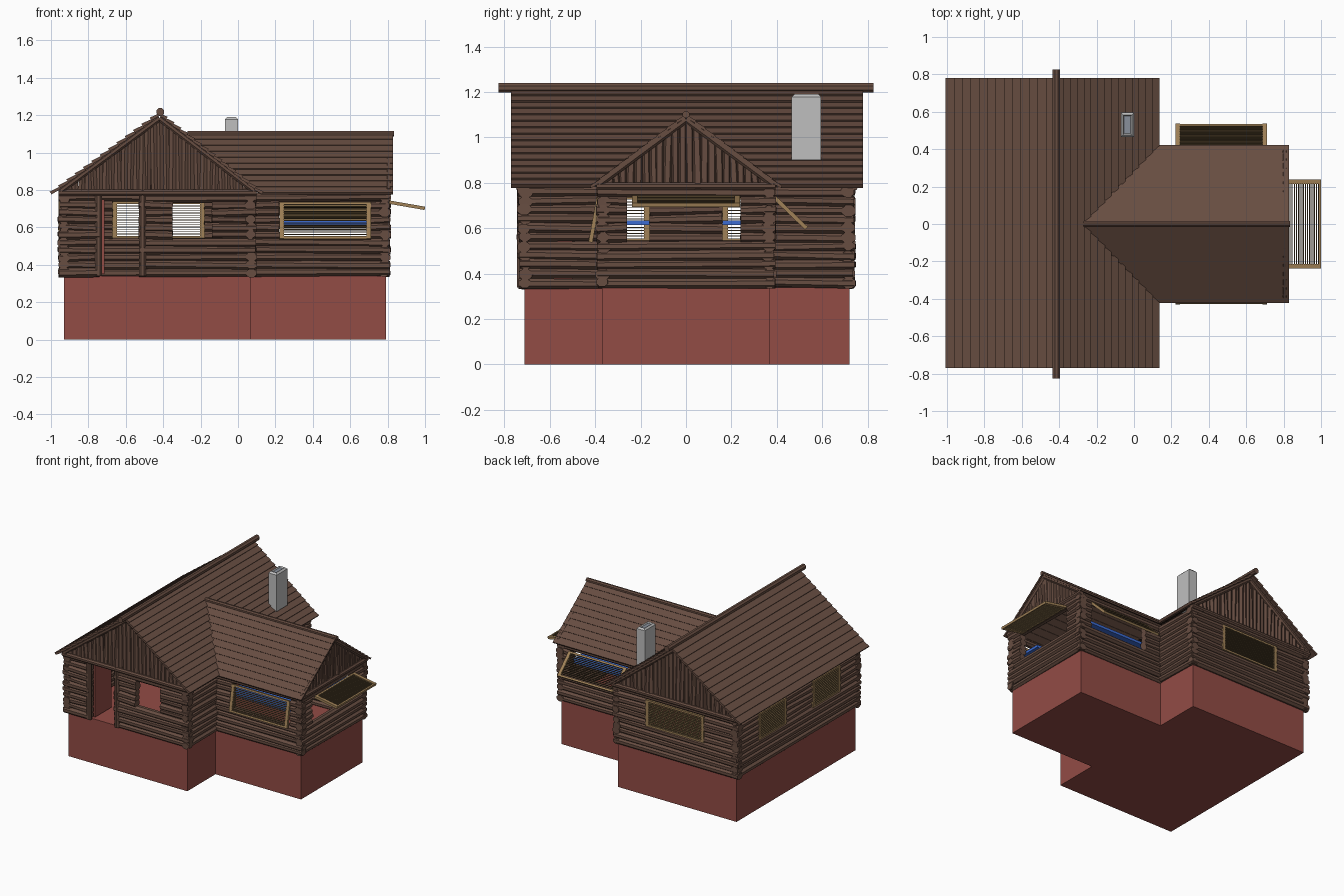
import bpy, bmesh, math, random
from mathutils import Vector, Matrix

if "Cube" in bpy.data.objects:
    bpy.data.objects.remove(bpy.data.objects["Cube"])

random.seed(4)
J = lambda a: random.uniform(-a, a)


def mat(name, col):
    m = bpy.data.materials.new(name)
    m.diffuse_color = (*col, 1)
    m.use_nodes = True
    m.node_tree.nodes["Principled BSDF"].inputs["Base Color"].default_value = m.diffuse_color
    return m


BROWN = mat("log brown", (0.135, 0.074, 0.053))
RED = mat("brick red", (0.29, 0.072, 0.06))
TAN = mat("light timber", (0.35, 0.22, 0.095))
OLIVE = mat("slat olive", (0.19, 0.125, 0.055))
GREY = mat("chimney grey", (0.52, 0.52, 0.52))
DARK = mat("flue grey", (0.25, 0.28, 0.33))
BLUE = mat("counter blue", (0.045, 0.15, 0.65))


def finish(bm, name, *mats):
    bmesh.ops.recalc_face_normals(bm, faces=bm.faces)
    me = bpy.data.meshes.new(name)
    bm.to_mesh(me)
    bm.free()
    ob = bpy.data.objects.new(name, me)
    for m in mats:
        me.materials.append(m)
    bpy.context.collection.objects.link(ob)
    return ob


def box(bm, lo, hi, M=Matrix()):
    lo, hi = Vector(lo), Vector(hi)
    S = Matrix.Diagonal((*(hi - lo), 1))
    bmesh.ops.create_cube(bm, size=1, matrix=M @ Matrix.Translation((lo + hi) / 2) @ S)


def rod(bm, a, b, depth, height=None, n=8, wobble=0.0):
    """Rough log from a to b; each end gets its own slightly uneven outline."""
    a, b = Vector(a), Vector(b)
    d = (b - a).normalized()
    up = Vector((0, 0, 1)) if abs(d.z) < 0.9 else Vector((0, 1, 0))
    side = d.cross(up).normalized()
    up = side.cross(d)
    rings = []
    for p in (a, b):
        s = 1 + J(wobble)
        rings.append([bm.verts.new(p + side * depth * s * math.cos(t) + up * (height or depth) * s * math.sin(t))
                      for t in (2 * math.pi * (i + 0.5) / n for i in range(n))])
    for i in range(n):
        k = (i + 1) % n
        bm.faces.new((rings[0][i], rings[0][k], rings[1][k], rings[1][i]))
    bm.faces.new(rings[0])
    bm.faces.new(rings[1])


# Foundation: main block and wing, its top is the floor
bm = bmesh.new()
box(bm, (-0.93, -0.71, 0), (0.07, 0.72, 0.34))
box(bm, (0.07, -0.37, 0), (0.79, 0.37, 0.34))
finish(bm, "foundation", RED)


# Log walls: eleven courses, interrupted by openings (start, end, z0, z1)
def wall(name, axis, at, s0, s1, openings=()):
    bm = bmesh.new()
    for r in range(11):
        z = 0.36 + 0.04 * r
        spans = [(s0 - abs(J(0.012)), s1 + abs(J(0.012)))]
        for o0, o1, z0, z1 in openings:
            if z0 < z < z1:
                spans = [q for a, b in spans for q in ((a, min(b, o0)), (max(a, o1), b)) if q[1] > q[0]]
        for a, b in spans:
            ends = []
            for s in (a, b):
                c, h = at + J(0.005), z + J(0.005)
                ends.append((s, c, h) if axis == "x" else (c, s, h))
            rod(bm, *ends, 0.03, 0.025, wobble=0.12)
    finish(bm, name, BROWN)


WZ = (0.54, 0.74)
wall("front_wall", "x", -0.71, -0.95, 0.09, [(-0.74, -0.53, 0.3, 0.77), (-0.35, -0.14, *WZ)])
wall("back_wall", "x", 0.715, -0.95, 0.09, [(-0.67, -0.18, *WZ)])
wall("left_wall", "y", -0.93, -0.73, 0.735, [(-0.49, -0.16, *WZ), (0.16, 0.49, *WZ)])
wall("right_front_wall", "y", 0.07, -0.73, -0.37)
wall("right_back_wall", "y", 0.07, 0.37, 0.735)
wall("wing_front_wall", "x", -0.365, 0.06, 0.805, [(0.22, 0.71, *WZ)])
wall("wing_back_wall", "x", 0.365, 0.06, 0.805, [(0.22, 0.71, *WZ)])
wall("wing_end_wall", "y", 0.785, -0.385, 0.385, [(-0.26, 0.24, *WZ)])

# Door posts and the door standing open inward
bm = bmesh.new()
for x in (-0.745, -0.51):
    rod(bm, (x, -0.725, 0.34), (x, -0.725, 0.78), 0.02)
finish(bm, "door_posts", BROWN)
bm = bmesh.new()
box(bm, (-0.728, -0.7, 0.35), (-0.715, -0.5, 0.75))
finish(bm, "door", RED)


# Gables: upright poles under the slopes, a base beam and two rafters
def gable(name, place, h0, hm, h1, top, n):
    bm = bmesh.new()
    for i in range(n):
        h = h0 + (h1 - h0) * (i + 0.5) / n
        t = (h - h0) / (hm - h0) if h < hm else (h1 - h) / (h1 - hm)
        z = 0.78 + (top - 0.78) * t
        rod(bm, place(h + J(0.005), J(0.006), 0.77), place(h + J(0.007), J(0.006), z), 0.021, 0.021, 6, 0.2)
    rod(bm, place(h0 - 0.01, -0.015, 0.785), place(h1 + 0.01, -0.015, 0.785), 0.018)
    for h in (h0, h1):
        rod(bm, place(h, -0.015, 0.795), place(hm, -0.015, top), 0.018)
    finish(bm, name, BROWN)


gable("front_gable", lambda h, s, z: (h, -0.72 + s, z), -0.95, -0.42, 0.09, 1.185, 32)
gable("back_gable", lambda h, s, z: (h, 0.725 - s, z), -0.95, -0.42, 0.09, 1.185, 32)
gable("wing_gable", lambda h, s, z: (0.79 - s, h, z), -0.385, 0, 0.385, 1.08, 24)


# Roof slopes: overlapping boards; ends(h) gives the board's span(s) at offset h
def slope(name, place, ridge, eave, n, ends, lip):
    bm = bmesh.new()
    ridge, eave = Vector(ridge), Vector(eave)
    d = (eave - ridge).normalized()
    nor = Vector((-d.y, d.x))
    nor *= 1 if nor.y > 0 else -1
    for i in range(n):
        u, w = ridge.lerp(eave, i / n), ridge.lerp(eave, (i + 1) / n)
        low = w + nor * lip
        prof = [u + nor * 0.002, low, w - nor * 0.006, u - nor * 0.012]
        for eu, ew in zip(ends(u.x), ends(w.x)):
            caps = [[bm.verts.new(place(p.x, e[k], p.y)) for p, e in zip(prof, (eu, ew, ew, eu))] for k in (0, 1)]
            for j in range(4):
                k = (j + 1) % 4
                bm.faces.new((caps[0][j], caps[0][k], caps[1][k], caps[1][j]))
            bm.faces.new(caps[0])
            bm.faces.new(caps[1])
    finish(bm, name, BROWN)


def main_ends(x):  # right slope is interrupted by the wing roof valley
    v = max(0, 0.42 * (x + 0.27) / 0.4)
    return [(-0.77, -v), (v, 0.78)]


main = lambda h, s, z: (h, s, z)
wing = lambda h, s, z: (s, h, z)
slope("main_roof_left", main, (-0.42, 1.21), (-1.0, 0.782), 13, lambda x: [(-0.77, 0.78)], 0.012)
slope("main_roof_right", main, (-0.42, 1.21), (0.13, 0.782), 15, main_ends, 0.012)
wing_ends = lambda y: [(-0.28 + 0.4 * abs(y) / 0.42, 0.828)]
slope("wing_roof_front", wing, (0, 1.1), (-0.42, 0.782), 10, wing_ends, 0.006)
slope("wing_roof_back", wing, (0, 1.1), (0.42, 0.782), 10, wing_ends, 0.006)
bm = bmesh.new()
rod(bm, (-0.415, -0.825, 1.218), (-0.415, 0.825, 1.218), 0.022)
rod(bm, (-0.27, 0, 1.1), (0.835, 0, 1.1), 0.016)
finish(bm, "ridge_logs", BROWN)

# Chimney with a chamfered top and a sunken flue
bm = bmesh.new()
box(bm, (-0.07, 0.465, 0.9), (0, 0.595, 1.19))
top = max(bm.faces, key=lambda f: f.calc_center_median().z)
bmesh.ops.bevel(bm, geom=list(top.edges), offset=0.012, segments=1, affect='EDGES')
bm.faces.ensure_lookup_table()
top = max(bm.faces, key=lambda f: f.calc_center_median().z)
bmesh.ops.inset_region(bm, faces=[top], thickness=0.008)
top.material_index = 1
bmesh.ops.translate(bm, verts=top.verts, vec=(0, 0, -0.01))
finish(bm, "chimney", GREY, DARK)


# Louvred shutters: hung from the top centre, along 'across' and down 'drop'
def shutter(name, top, across, drop, w, h):
    X, Y = Vector(across), Vector(drop).normalized()
    M = Matrix((X, Y, X.cross(Y))).transposed().to_4x4()
    M.translation = top
    bm = bmesh.new()
    for s in (-1, 1):
        x = s * (w / 2 - 0.012)
        box(bm, (x - 0.012, 0, -0.009), (x + 0.012, h, 0.009), M)
    for y in (0, h - 0.012):
        box(bm, (-w / 2, y, -0.008), (w / 2, y + 0.012, 0.008), M)
    finish(bm, name + "_frame", TAN)
    bm = bmesh.new()
    for i in range(15):
        y = h * (i + 1) / 16
        box(bm, (0.02 - w / 2, y - 0.002, -0.007), (w / 2 - 0.02, y + 0.002, 0.007), M)
    finish(bm, name + "_slats", OLIVE)


shutter("back_shutter", (-0.425, 0.735, 0.74), (1, 0, 0), (0, 0, -1), 0.49, 0.2)
shutter("left_front_shutter", (-0.95, -0.325, 0.74), (0, 1, 0), (0, 0, -1), 0.33, 0.2)
shutter("left_back_shutter", (-0.95, 0.325, 0.74), (0, 1, 0), (0, 0, -1), 0.33, 0.2)
shutter("wing_front_shutter", (0.467, -0.385, 0.735), (1, 0, 0), (0, -0.035, -0.195), 0.49, 0.2)
shutter("wing_back_awning", (0.467, 0.39, 0.735), (1, 0, 0), (0, 0.14, -0.135), 0.49, 0.195)
shutter("wing_end_awning", (0.81, 0, 0.735), (0, 1, 0), (0.19, 0, -0.033), 0.475, 0.192)

# Blue counters inside the wing
bm = bmesh.new()
for s in (-1, 1):
    a, b = sorted((s * 0.16, s * 0.33))
    box(bm, (0.15, a, 0.615), (0.74, b, 0.635))
finish(bm, "counters", BLUE)
